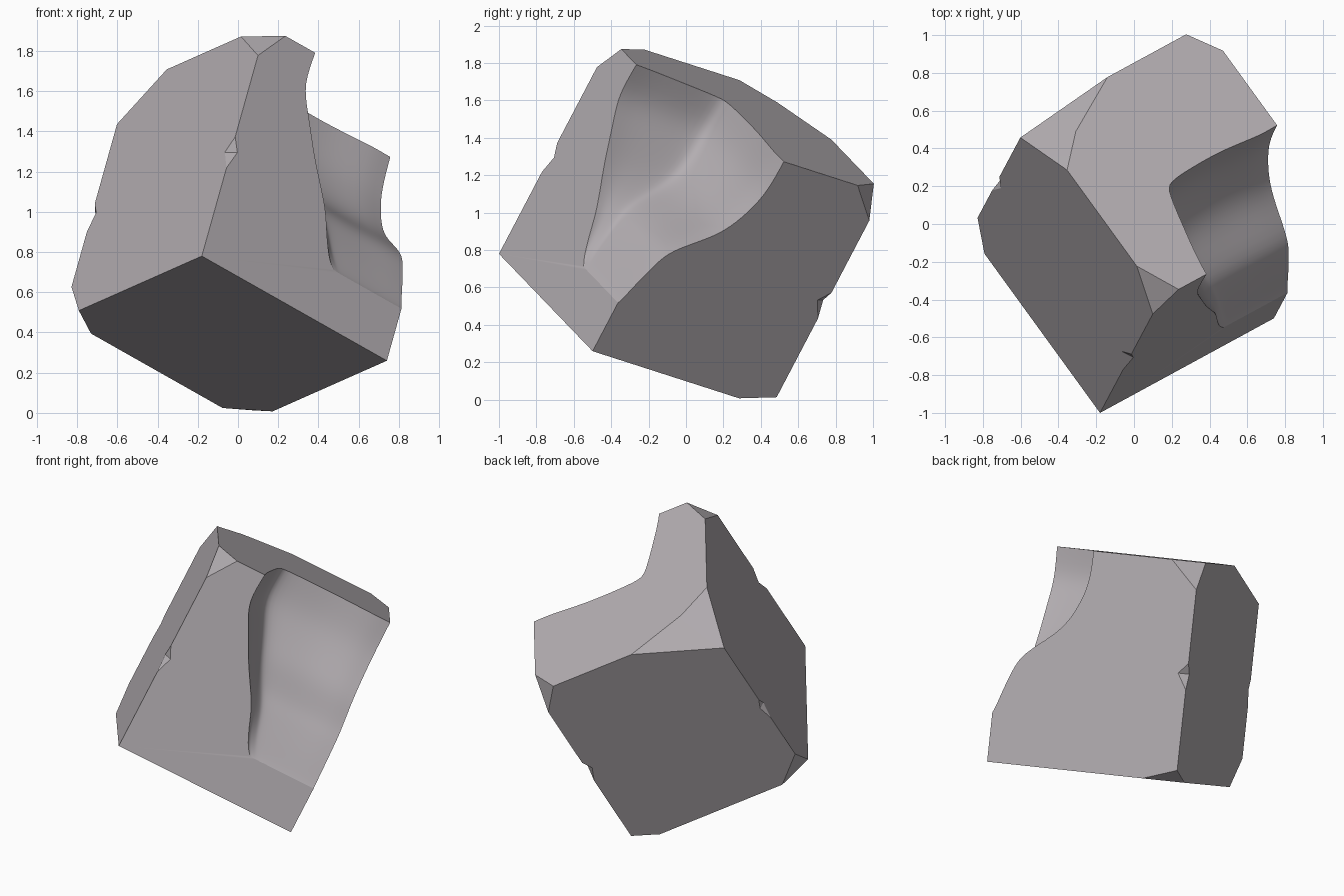
import bpy, bmesh
from mathutils import Matrix, Vector

cube = bpy.data.objects.get("Cube")
if cube:
    bpy.data.objects.remove(cube, do_unlink=True)

# Block size along its own three edges
A, B, C = 1.17, 1.216, 1.336

stone = bpy.data.materials.new("grey_stone")
stone.use_nodes = True
grey = (0.45, 0.42, 0.44, 1)
stone.diffuse_color = grey
stone.node_tree.nodes["Principled BSDF"].inputs["Base Color"].default_value = grey


def add_object(name, bm):
    bmesh.ops.recalc_face_normals(bm, faces=bm.faces)
    mesh = bpy.data.meshes.new(name)
    bm.to_mesh(mesh)
    bm.free()
    mesh.materials.append(stone)
    ob = bpy.data.objects.new(name, mesh)
    bpy.context.collection.objects.link(ob)
    return ob


def hull(name, points):
    bm = bmesh.new()
    for p in points:
        bm.verts.new(p)
    bmesh.ops.convex_hull(bm, input=bm.verts)
    bmesh.ops.dissolve_limit(bm, angle_limit=0.01, verts=bm.verts, edges=bm.edges)
    return add_object(name, bm)


def cut(target, cutter):
    cutter.hide_render = True
    mod = target.modifiers.new("cut", 'BOOLEAN')
    mod.operation = 'DIFFERENCE'
    mod.solver = 'EXACT'
    mod.object = cutter
    bpy.context.view_layer.objects.active = target
    bpy.ops.object.modifier_apply(modifier=mod.name)
    bpy.data.objects.remove(cutter, do_unlink=True)


# Block with its corners chipped: each corner gives one point per edge
points = [(0, 0, 0), (A, 0, 0), (A, 0, C)]
chipped = [((0, 0, C), (0.12, 0.223, 0.175)),
           ((0, B, C), (0.52, 0.344, 0.216)),
           ((0, B, 0), (0.178, 0.14, 0.178)),
           ((A, B, 0), (0.16, 0.216, 0.07)),
           ((A, B, C), (0.12, 0.176, 0.168))]
for corner, legs in chipped:
    for axis in range(3):
        p = list(corner)
        p[axis] += legs[axis] if p[axis] == 0 else -legs[axis]
        points.append(p)
points += [(0.177, 1.036, C), (0.329, 1.107, C)]
block = hull("stone_block", points)

# Large scooped break: rings up the block, each a hooked outline
rings = [(1.6, 0.31, 0.54), (1.336, 0.30, 0.54), (1.146, 0.28, 0.535),
         (1.017, 0.35, 0.49), (0.9, 0.41, 0.43), (0.8, 0.46, 0.34),
         (0.67, 0.54, 0.15), (0.566, 0.60, 0.10), (0.436, 0.64, 0.05),
         (0.31, 0.70, 0.01), (0.27, 0.75, -0.02)]
outline = [(0, 0), (0.07, 0.5), (0.13, 0.92), (0.17, 1.01), (0.35, 1.03),
           (0.6, 1.04), (0.88, 0.98), (1, 1), (1.4, 1)]
bm = bmesh.new()
loops = []
for w, u0, depth in rings:
    span = A - u0
    loop = [(u0, -0.3)] + [(u0 + s * span, t * depth) for s, t in outline]
    loop.append((u0 + 1.4 * span, -0.3))
    loops.append([bm.verts.new((u, v, w)) for u, v in loop])
count = len(loops[0])
for lower, upper in zip(loops, loops[1:]):
    for i in range(count):
        j = (i + 1) % count
        bm.faces.new((lower[i], lower[j], upper[j], upper[i]))
bm.faces.new(loops[0])
bm.faces.new(loops[-1])
scoop = add_object("scoop_cutter", bm)
sub = scoop.modifiers.new("smooth", 'SUBSURF')
sub.levels = 2
bpy.context.view_layer.objects.active = scoop
bpy.ops.object.modifier_apply(modifier=sub.name)
cut(block, scoop)

# Small nicks on the upright edges: edge position, inward direction, span, depth
nicks = [((0, 0), (1, 1), 0.51, 0.69, 0.06),
         ((0, B), (1, -1), 0.50, 0.66, 0.04),
         ((A, B), (-1, -1), 0.56, 0.72, 0.06)]
for (u, v), (du, dv), low, high, d in nicks:
    mid = low + (high - low) * 0.6
    out = (u - du * 0.05, v - dv * 0.05)
    nick = hull("nick_cutter", [(u, v, low), (u, v, high),
                                (u + du * d * 0.6, v, mid), (u, v + dv * d, mid),
                                (*out, low), (*out, high)])
    cut(block, nick)

# Tip the block onto its corner
a = Vector((0.787, 0.428, -0.445)).normalized()
b = Vector((-0.561, 0.787, -0.256))
b = (b - a * b.dot(a)).normalized()
turn = Matrix((a, b, a.cross(b))).transposed().to_4x4()
block.data.transform(Matrix.Translation((-0.18, -1.0, 0.78)) @ turn)
block.data.update()

bpy.ops.object.select_all(action='DESELECT')
block.select_set(True)
bpy.context.view_layer.objects.active = block
bpy.ops.object.shade_smooth_by_angle(angle=0.47)
